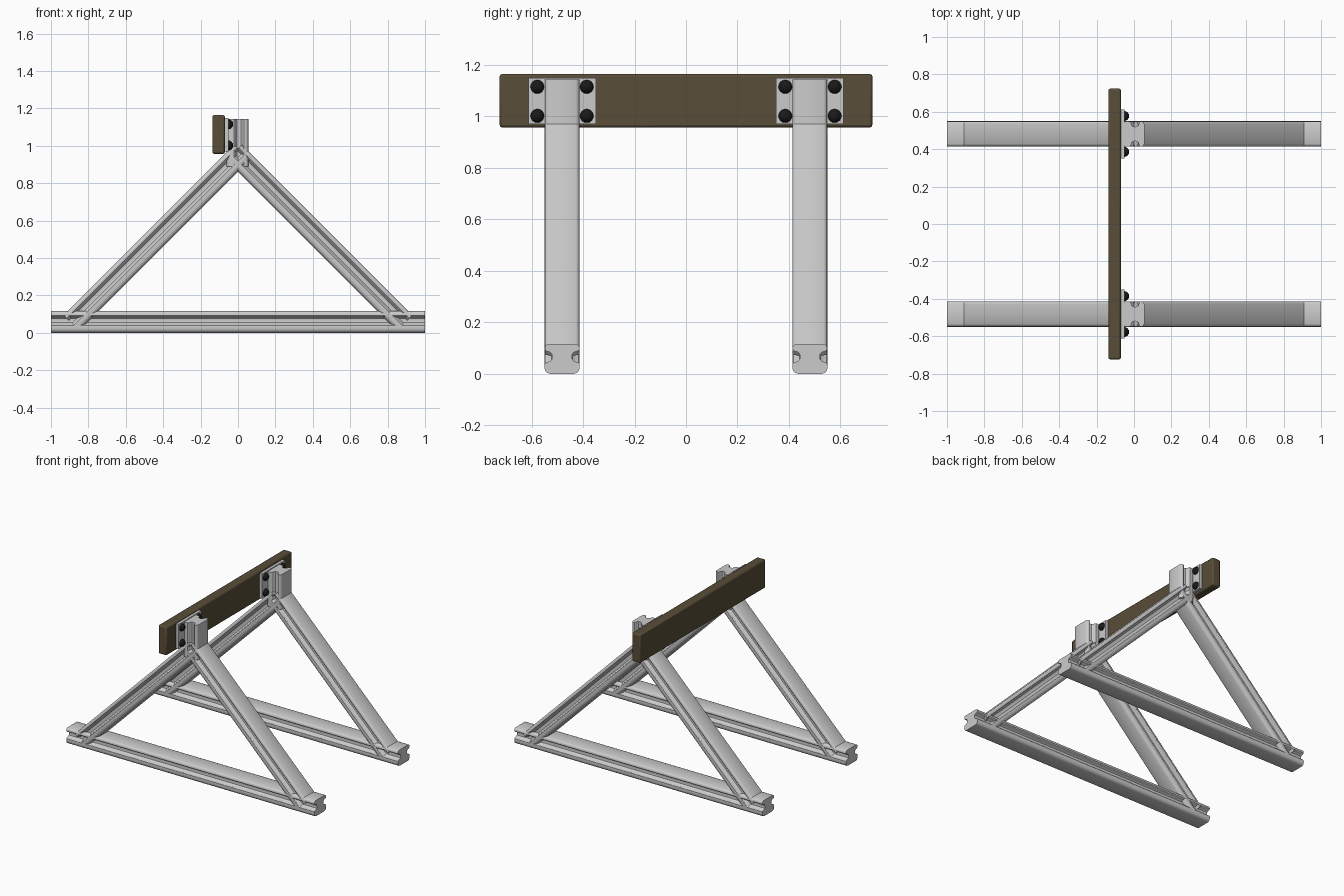
import bpy, bmesh
from mathutils import Vector

if "Cube" in bpy.data.objects:
    bpy.data.objects.remove(bpy.data.objects["Cube"])

H = 0.116          # rail height
RAIL_Y = 0.4815    # rail centre line

# half of the rail cross-section: (sideways, height), bottom to top
HALF = [(0.046, 0.0), (0.058, 0.004), (0.066, 0.013), (0.068, 0.024), (0.067, 0.039),
        (0.063, 0.044), (0.046, 0.049), (0.040, 0.055), (0.038, 0.066), (0.040, 0.078),
        (0.046, 0.084), (0.063, 0.089), (0.067, 0.094), (0.067, 0.104), (0.062, 0.112),
        (0.053, H)]
PROFILE = HALF + [(-y, h) for y, h in reversed(HALF)]


def material(name, rgb):
    m = bpy.data.materials.new(name)
    m.diffuse_color = (*rgb, 1)
    m.use_nodes = True
    m.node_tree.nodes["Principled BSDF"].inputs["Base Color"].default_value = m.diffuse_color
    return m


def finish(ob, angle=0.6):
    bpy.ops.object.select_all(action='DESELECT')
    ob.select_set(True)
    bpy.context.view_layer.objects.active = ob
    bpy.ops.object.shade_smooth_by_angle(angle=angle)


def rail(name, y, start, end, up):
    """Sweep the rail section between two (x, z) centre points."""
    up = Vector((up[0], 0, up[1])).normalized()
    bm = bmesh.new()
    rings = []
    for x, z in (start, end):
        c = Vector((x, y, z))
        rings.append([bm.verts.new(c + Vector((0, s, 0)) + up * (h - H / 2)) for s, h in PROFILE])
    a, b = rings
    n = len(a)
    for i in range(n):
        j = (i + 1) % n
        bm.faces.new((a[i], a[j], b[j], b[i]))
    bm.faces.new(a)
    bm.faces.new(b)
    bmesh.ops.recalc_face_normals(bm, faces=bm.faces)
    me = bpy.data.meshes.new(name)
    bm.to_mesh(me)
    bm.free()
    ob = bpy.data.objects.new(name, me)
    bpy.context.collection.objects.link(ob)
    finish(ob)


def box(name, lo, hi, bevel=0, mat=None):
    lo, hi = Vector(lo), Vector(hi)
    bpy.ops.mesh.primitive_cube_add(size=1, location=(lo + hi) / 2)
    ob = bpy.context.object
    ob.name = name
    ob.scale = hi - lo
    bpy.ops.object.transform_apply(location=False, rotation=False, scale=True)
    if bevel:
        m = ob.modifiers.new("bevel", 'BEVEL')
        m.width, m.segments = bevel, 2
    if mat:
        ob.data.materials.append(mat)
    finish(ob)


wood = material("dark_wood", (0.1, 0.075, 0.04))
black = material("black_bolt", (0.01, 0.01, 0.01))

for label, s in (("near", -1), ("far", 1)):
    y = s * RAIL_Y
    # ground rail
    rail(f"{label}_base_rail", y, (-1, H / 2), (1, H / 2), (0, 1))
    # two sloping rails meeting at the top
    for side, d in (("left", -1), ("right", 1)):
        rail(f"{label}_{side}_brace", y, (d * 0.892, 0.052), (-d * 0.02, 0.964), (d, 1))
    # upright post
    rail(f"{label}_post", y, (-0.003, 0.89), (-0.003, 1.144), (1, 0))
    # mounting plate and bolts
    box(f"{label}_plate", (-0.072, y - 0.131, 0.97), (-0.05, y + 0.131, 1.15))
    for dy in (-0.096, 0.096):
        for z in (1.002, 1.115):
            bpy.ops.mesh.primitive_uv_sphere_add(segments=16, ring_count=8, radius=0.027,
                                                 location=(-0.053, y + dy, z))
            bolt = bpy.context.object
            bolt.name = f"{label}_bolt"
            bolt.data.materials.append(black)
            finish(bolt)

# buffer beam
box("buffer_beam", (-0.137, -0.724, 0.957), (-0.07, 0.724, 1.165), 0.01, wood)
